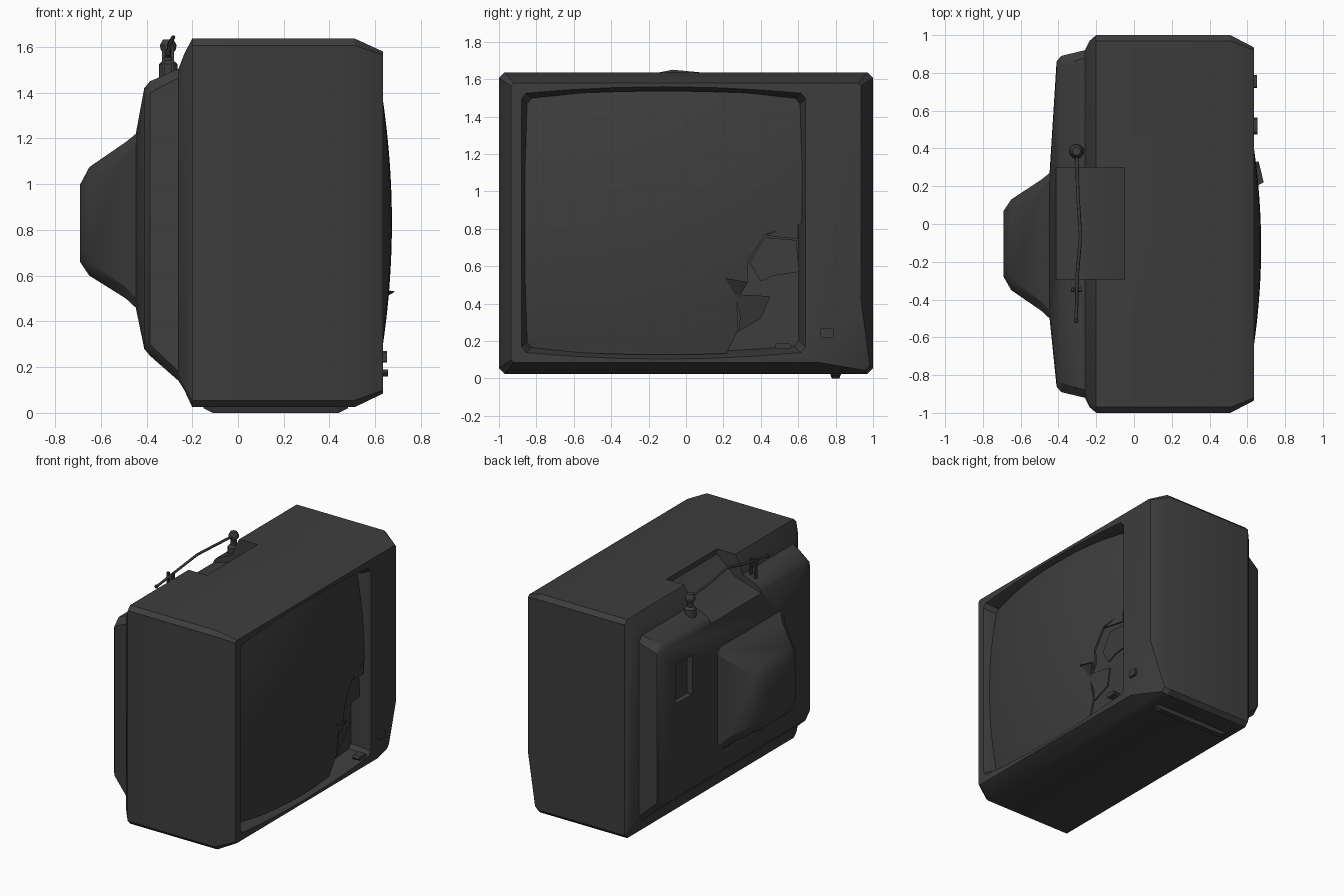
import bpy, bmesh, math
from mathutils import Vector

if "Cube" in bpy.data.objects:
    bpy.data.objects.remove(bpy.data.objects["Cube"])

mat = bpy.data.materials.new("charcoal plastic")
mat.diffuse_color = (0.047, 0.047, 0.047, 1)
mat.use_nodes = True
mat.node_tree.nodes["Principled BSDF"].inputs["Base Color"].default_value = mat.diffuse_color


def make(name, verts, faces):
    me = bpy.data.meshes.new(name)
    me.from_pydata(verts, [], faces)
    bm = bmesh.new()
    bm.from_mesh(me)
    bmesh.ops.recalc_face_normals(bm, faces=bm.faces)
    bm.to_mesh(me)
    bm.free()
    me.materials.append(mat)
    ob = bpy.data.objects.new(name, me)
    bpy.context.collection.objects.link(ob)
    return ob


def loft(name, rings):
    """Skin a list of equal-length point rings and cap both ends."""
    n = len(rings[0])
    verts = [p for r in rings for p in r]
    faces = [tuple(range(n)), tuple(range(len(verts) - n, len(verts)))]
    for k in range(len(rings) - 1):
        for i in range(n):
            j = (i + 1) % n
            faces.append((k * n + i, k * n + j, k * n + n + j, k * n + n + i))
    return make(name, verts, faces)


def rect(x, y0, y1, z0, z1, c):
    """Rectangle with cut corners, lying across x."""
    yz = [(y0 + c, z0), (y1 - c, z0), (y1, z0 + c), (y1, z1 - c),
          (y1 - c, z1), (y0 + c, z1), (y0, z1 - c), (y0, z0 + c)]
    return [(x, y, z) for y, z in yz]


def box(name, x0, x1, y0, y1, z0, z1, c=0.005):
    return loft(name, [rect(x, y0, y1, z0, z1, c) for x in (x0, x1)])


def plate(name, pts, t=0.012):
    """Thin shard from 3D points, thickened along x."""
    return loft(name, [pts, [(x - t, y, z) for x, y, z in pts]])


def select(ob):
    bpy.ops.object.select_all(action='DESELECT')
    ob.select_set(True)
    bpy.context.view_layer.objects.active = ob


def cut(ob, cutter):
    m = ob.modifiers.new("cut", 'BOOLEAN')
    m.operation, m.solver, m.object = 'DIFFERENCE', 'EXACT', cutter
    select(ob)
    bpy.ops.object.modifier_apply(modifier=m.name)
    bpy.data.objects.remove(cutter)


def smooth(ob, deg=30):
    select(ob)
    bpy.ops.object.shade_smooth_by_angle(angle=math.radians(deg))


CY, CZ = -0.12, 0.832


def edge_z(y, top, drop):
    """Arched upper edge; the lower edge mirrors it."""
    return top - drop * ((y - CY) / 0.74) ** 2


def glass_x(y, z):
    return 0.673 - 0.14 * (y - CY) ** 2 - 0.137 * (z - CZ) ** 2


# cabinet with back shell and tube hump
cabinet = loft("cabinet", [
    rect(0.635, -0.935, 0.935, 0.085, 1.58, 0.015),
    rect(0.51, -1, 1, 0.025, 1.637, 0.03),
    rect(-0.2, -1, 1, 0.025, 1.637, 0.03),
    rect(-0.235, -0.97, 0.97, 0.10, 1.57, 0.03),
    rect(-0.26, -0.92, 0.92, 0.14, 1.505, 0.04),
    rect(-0.385, -0.89, 0.89, 0.25, 1.45, 0.05),
    rect(-0.41, -0.86, 0.86, 0.28, 1.42, 0.05),
    rect(-0.447, -0.50, 0.27, 0.46, 1.22, 0.04),
    rect(-0.49, -0.46, 0.235, 0.50, 1.185, 0.05),
    rect(-0.65, -0.35, 0.13, 0.60, 1.075, 0.06),
    rect(-0.69, -0.28, 0.07, 0.66, 1.0, 0.06)])

# screen opening
outline = [(0.64, 0), (0.615, 1), (0.4, 1), (0.15, 1), (-0.12, 1),
           (-0.39, 1), (-0.64, 1), (-0.855, 1), (-0.88, 0)]
half = [(y, (edge_z(y, 1.56, 0.035) if k else 1.495) - CZ) for y, k in outline]
loop = half + [(y, -h) for y, h in reversed(half)]
cut(cabinet, loft("opening_cutter", [
    [(x, CY + (y - CY) * s, CZ + h * s) for y, h in loop]
    for x, s in ((0.75, 1.0), (0.635, 1.0), (0.57, 0.967), (0.50, 0.95))]))

# antenna recess on top
ramp = [(-0.05, 1.75), (-0.05, 1.6), (-0.2, 1.47), (-0.47, 1.39), (-0.6, 1.39), (-0.6, 1.75)]
cut(cabinet, loft("recess_cutter", [[(x, y, z) for x, z in ramp] for y in (-0.29, 0.30)]))

# small socket recess on the back
cut(cabinet, box("socket_cutter", -0.6, -0.385, 0.54, 0.72, 0.98, 1.27))

# smashed front corner
a, b, c = Vector((0.637, 0.71, 0.08)), Vector((0.637, 0.93, 0.43)), Vector((0.53, 1.0, 0.03))
n = (b - a).cross(c - a).normalized()
if n.x < 0:
    n = -n
u = (b - a).normalized()
v = n.cross(u)
mid = (a + b + c) / 3
cut(cabinet, loft("corner_cutter", [
    [mid + n * d + u * i + v * j for i, j in ((-.6, -.6), (.6, -.6), (.6, .6), (-.6, .6))]
    for d in (0, 0.5)]))
smooth(cabinet)

# bulging glass
NY, NZ = 24, 20
verts, faces = [], []
for i in range(NY + 1):
    y = -0.86 + 1.48 * i / NY
    h = edge_z(y, 1.537, 0.03) - CZ
    for j in range(NZ + 1):
        z = CZ + h * (2 * j / NZ - 1)
        verts.append((glass_x(y, z), y, z))
for i in range(NY):
    for j in range(NZ):
        k = i * (NZ + 1) + j
        faces.append((k, k + NZ + 1, k + NZ + 2, k + 1))
screen = make("screen", verts, faces)
if screen.data.polygons[0].normal.x < 0:
    screen.data.flip_normals()
sol = screen.modifiers.new("thickness", 'SOLIDIFY')
sol.thickness = 0.015
select(screen)
bpy.ops.object.modifier_apply(modifier=sol.name)

# broken area of the glass
hole = [(0.66, 0.84), (0.42, 0.77), (0.33, 0.62), (0.33, 0.52), (0.27, 0.42),
        (0.28, 0.26), (0.2, 0.1), (0.66, 0.1)]
cut(screen, loft("break_cutter", [[(x, y, z) for y, z in hole] for x in (0.4, 0.8)]))
smooth(screen)

# glass shards: bent lips and loose pieces
plate("shard_side_lip", [(0.645, 0.2, 0.54), (0.687, 0.22, 0.53), (0.66, 0.33, 0.515), (0.625, 0.27, 0.41)])
plate("shard_top_lip", [(0.625, 0.42, 0.765), (0.605, 0.60, 0.83), (0.605, 0.60, 0.745)])
plate("shard_upper", [(0.57, y, z) for y, z in
      ((0.34, 0.62), (0.42, 0.755), (0.59, 0.74), (0.605, 0.57), (0.47, 0.55), (0.40, 0.52))])
plate("shard_lower", [(x, y, z) for x, y, z in
      ((0.64, 0.26, 0.45), (0.60, 0.45, 0.44), (0.58, 0.40, 0.32), (0.60, 0.28, 0.25), (0.61, 0.29, 0.33))])
box("shard_loose", 0.60, 0.655, 0.475, 0.565, 0.16, 0.19, 0.012)

# power button and foot
box("power_button", 0.57, 0.652, 0.72, 0.79, 0.22, 0.27)
loft("foot", [[(x, y, z) for y, z in ((0.765, 0.04), (0.835, 0.04), (0.82, t), (0.78, t))]
              for x, t in ((-0.15, 0.02), (-0.11, 0.0), (0.44, 0.0), (0.48, 0.02))])


def tube(name, profile, x, y, sides=12):
    """Upright turned part from (radius, height) pairs."""
    ob = loft(name, [[(x + r * math.cos(i * math.tau / sides), y + r * math.sin(i * math.tau / sides), z)
                      for i in range(sides)] for r, z in profile])
    smooth(ob, 40)


# antenna base, joint, clip and bent rod
tube("antenna_base", [(0.04, 1.44), (0.04, 1.525), (0.03, 1.535), (0.022, 1.54),
                      (0.022, 1.575), (0.034, 1.59), (0.036, 1.61), (0.022, 1.633)], -0.305, 0.385)
for s in (-1, 1):
    box("antenna_clip_prong", -0.306 + s * 0.02 - 0.007, -0.306 + s * 0.02 + 0.007,
        -0.36, -0.335, 1.44, 1.61)
box("antenna_clip_bridge", -0.33, -0.282, -0.358, -0.337, 1.555, 1.57)

cu = bpy.data.curves.new("antenna_rod", 'CURVE')
cu.dimensions = '3D'
cu.bevel_depth, cu.bevel_resolution, cu.use_fill_caps = 0.009, 1, True
path = [(-0.303, 0.38, 1.605), (-0.298, 0.17, 1.62), (-0.283, -0.07, 1.643),
        (-0.30, -0.26, 1.605), (-0.306, -0.51, 1.57)]
sp = cu.splines.new('POLY')
sp.points.add(len(path) - 1)
for p, q in zip(sp.points, path):
    p.co = (*q, 1)
cu.materials.append(mat)
bpy.context.collection.objects.link(bpy.data.objects.new("antenna_rod", cu))
tube("antenna_tip", [(0.006, 1.558), (0.013, 1.565), (0.013, 1.575), (0.006, 1.582)], -0.306, -0.513, 8)
